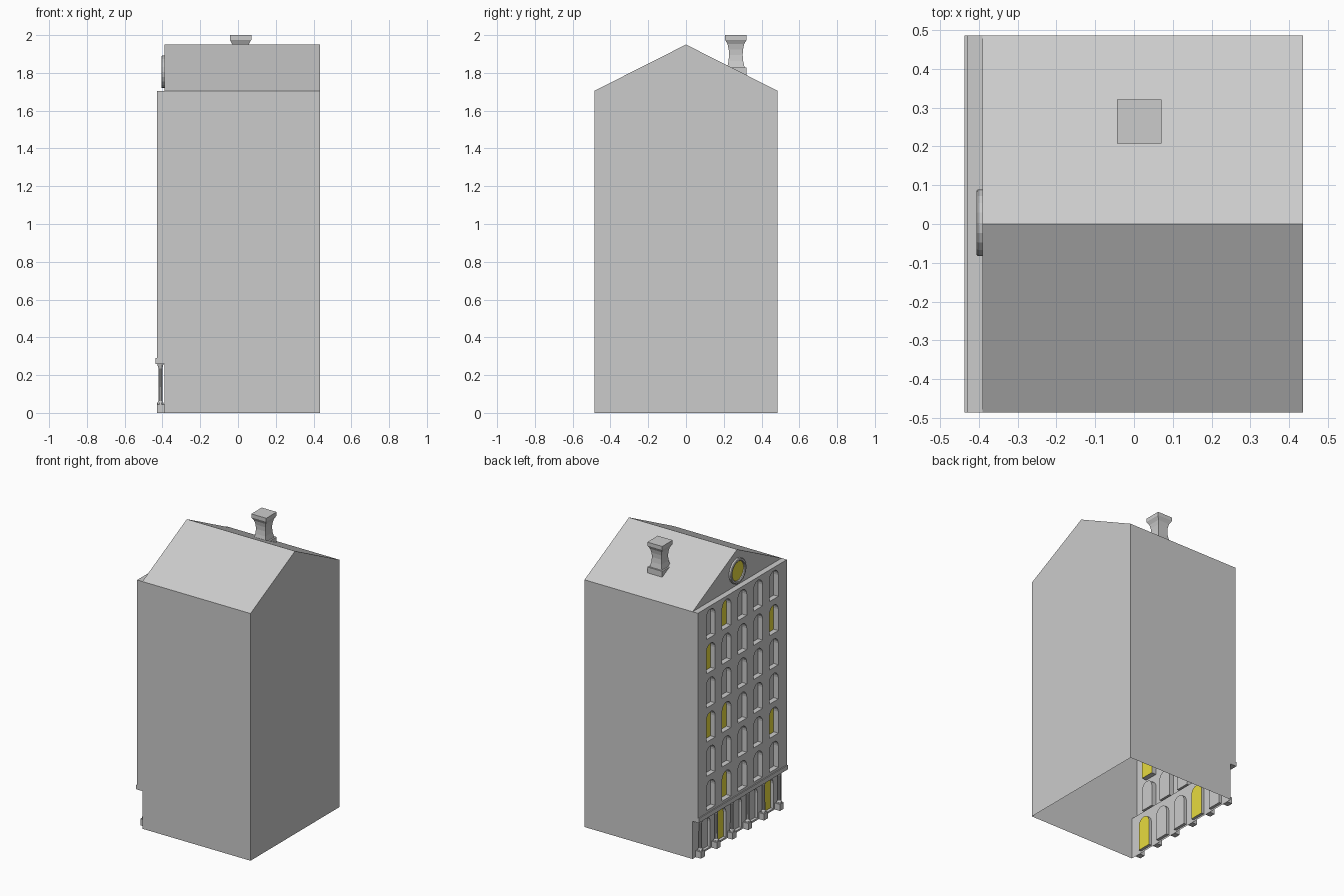
import bpy, bmesh, math

if "Cube" in bpy.data.objects:
    bpy.data.objects.remove(bpy.data.objects["Cube"])

W, ROOF, RIDGE = 0.485, 1.705, 1.95          # half width, eave and ridge heights
XB, XG, XF = 0.435, -0.39, -0.43             # back, ground wall and upper facade planes
PITCH = 0.172
COLS = [0.344, 0.172, 0.0, -0.172, -0.344]

yellow = bpy.data.materials.new("lit_glass")
yellow.diffuse_color = (0.8, 0.7, 0.05, 1)
yellow.use_nodes = True
yellow.node_tree.nodes["Principled BSDF"].inputs["Base Color"].default_value = yellow.diffuse_color


def finish(name, bm, mat=None, merge=True):
    if merge:
        bmesh.ops.remove_doubles(bm, verts=bm.verts, dist=1e-5)
    me = bpy.data.meshes.new(name)
    bm.to_mesh(me)
    bm.free()
    ob = bpy.data.objects.new(name, me)
    bpy.context.collection.objects.link(ob)
    if mat:
        me.materials.append(mat)
    return ob


def face(bm, pts):
    return bm.faces.new([bm.verts.new(p) for p in pts])


def box(bm, x0, x1, y0, y1, z0, z1):
    r = bmesh.ops.create_cube(bm, size=1)
    for v in r["verts"]:
        v.co = ((x0 + x1) / 2 + v.co.x * (x1 - x0), (y0 + y1) / 2 + v.co.y * (y1 - y0),
                (z0 + z1) / 2 + v.co.z * (z1 - z0))


def loft(bm, cx, cy, profile, n, phase=0.0):
    """Stack n-sided rings of (radius, z) and cap the ends."""
    rings = [[bm.verts.new((cx + r * math.cos(phase + 2 * math.pi * i / n),
                            cy + r * math.sin(phase + 2 * math.pi * i / n), z))
              for i in range(n)] for r, z in profile]
    for a, b in zip(rings, rings[1:]):
        for i in range(n):
            j = (i + 1) % n
            bm.faces.new((a[i], a[j], b[j], b[i]))
    bm.faces.new(rings[0][::-1])
    bm.faces.new(rings[-1])


def arch_cell(wall, glass, x, yc, z0, z1, b, t, r, depth):
    """Wall tile with a recessed arched opening and its pane."""
    zs = t - r
    arc = [(-r * math.cos(math.pi * i / 10), zs + r * math.sin(math.pi * i / 10)) for i in range(11)]
    loop = [(-r, b)] + arc + [(r, b)]
    h = PITCH / 2
    left = [(-h, z0), (0, z0), (0, b)] + loop[:7] + [(0, z1), (-h, z1)]
    for s in (1, -1):
        pts = [(x, yc + s * y, z) for y, z in left]
        face(wall, pts[::-1] if s == 1 else pts)
    for (ya, za), (yb, zb) in zip(loop, loop[1:] + loop[:1]):
        face(wall, [(x, yc + ya, za), (x, yc + yb, zb),
                    (x + depth, yc + yb, zb), (x + depth, yc + ya, za)])
    face(glass, [(x + depth, yc + y, z) for y, z in loop])


# Side walls, back gable, front gable and roof (open at the bottom)
bm = bmesh.new()
for s in (1, -1):
    face(bm, [(XB, s * W, 0), (XG, s * W, 0), (XG, s * W, 0.29), (XF, s * W, 0.29),
              (XF, s * W, ROOF), (XG, s * W, ROOF), (XB, s * W, ROOF)][::s])
    face(bm, [(XG, s * W, ROOF), (XG, 0, RIDGE), (XB, 0, RIDGE), (XB, s * W, ROOF)][::s])
face(bm, [(XB, -W, 0), (XB, W, 0), (XB, W, ROOF), (XB, 0, RIDGE), (XB, -W, ROOF)])
face(bm, [(XG, W, ROOF), (XG, -W, ROOF), (XG, 0, RIDGE)])
face(bm, [(XF, W, ROOF), (XF, -W, ROOF), (XG, -W, ROOF), (XG, W, ROOF)])
finish("house_shell", bm)

# Facade with window and door openings; lit ones are (row from bottom, column)
LIT = {(6, 1), (5, 0), (5, 4), (3, 0), (3, 1), (2, 4), (1, 1), (0, 1), (0, 4)}
wall, dark, lit = bmesh.new(), bmesh.new(), bmesh.new()
rise = (ROOF - 0.29) / 6
for row in range(7):
    for c, y in enumerate(COLS):
        g = lit if (row, c) in LIT else dark
        if row == 0:
            arch_cell(wall, g, XG, y, 0, 0.29, 0.012, 0.235, 0.05, 0.02)
        else:
            z = 0.29 + (row - 1) * rise
            arch_cell(wall, g, XF, y, z, z + rise, z + 0.018, z + 0.213, 0.048, 0.035)
for s in (1, -1):
    for x, z0, z1 in ((XG, 0, 0.29), (XF, 0.29, ROOF)):
        face(wall, [(x, s * W, z0), (x, s * PITCH * 2.5, z0), (x, s * PITCH * 2.5, z1), (x, s * W, z1)][::s])
finish("facade_wall", wall)
finish("dark_panes", dark)
finish("lit_panes", lit, yellow)

# Ledge over the ground floor
bm = bmesh.new()
box(bm, -0.437, XG, -W, W, 0.26, 0.29)
finish("ledge", bm)

# Ground floor columns on square plinths
for k in range(6):
    y = (k - 2.5) * PITCH
    bm = bmesh.new()
    box(bm, -0.43, XG, y - 0.021, y + 0.021, 0, 0.045)
    loft(bm, -0.411, y, [(0.018, 0.045), (0.016, 0.055), (0.011, 0.063), (0.010, 0.235),
                         (0.013, 0.245), (0.017, 0.26)], 10)
    finish(f"column_{k + 1}", bm, merge=False)

# Round gable window
bm = bmesh.new()
n, cy, cz = 20, 0.003, 1.805
sec = [(0.086, XG), (0.086, -0.402), (0.082, -0.406), (0.072, -0.406), (0.067, -0.402), (0.067, XG)]
rings = [[bm.verts.new((x, cy + r * math.cos(2 * math.pi * i / n), cz + r * math.sin(2 * math.pi * i / n)))
          for r, x in sec] for i in range(n)]
for i in range(n):
    a, b = rings[i], rings[(i + 1) % n]
    for j in range(len(sec) - 1):
        bm.faces.new((a[j], b[j], b[j + 1], a[j + 1]))
bmesh.ops.recalc_face_normals(bm, faces=bm.faces)
finish("round_window_frame", bm)
bm = bmesh.new()
face(bm, [(-0.394, cy + 0.068 * math.cos(2 * math.pi * i / n), cz - 0.068 * math.sin(2 * math.pi * i / n))
          for i in range(n)])
finish("round_window_pane", bm, yellow)

# Chimney: square stack with flared foot and cap
bm = bmesh.new()
half = [(0.057, 1.785), (0.057, 1.828), (0.046, 1.828), (0.039, 1.862), (0.036, 1.895), (0.038, 1.925),
        (0.044, 1.952), (0.055, 1.972), (0.057, 1.975), (0.057, 2.0)]
loft(bm, 0.0135, 0.264, [(h * math.sqrt(2), z) for h, z in half], 4, math.pi / 4)
finish("chimney", bm)
